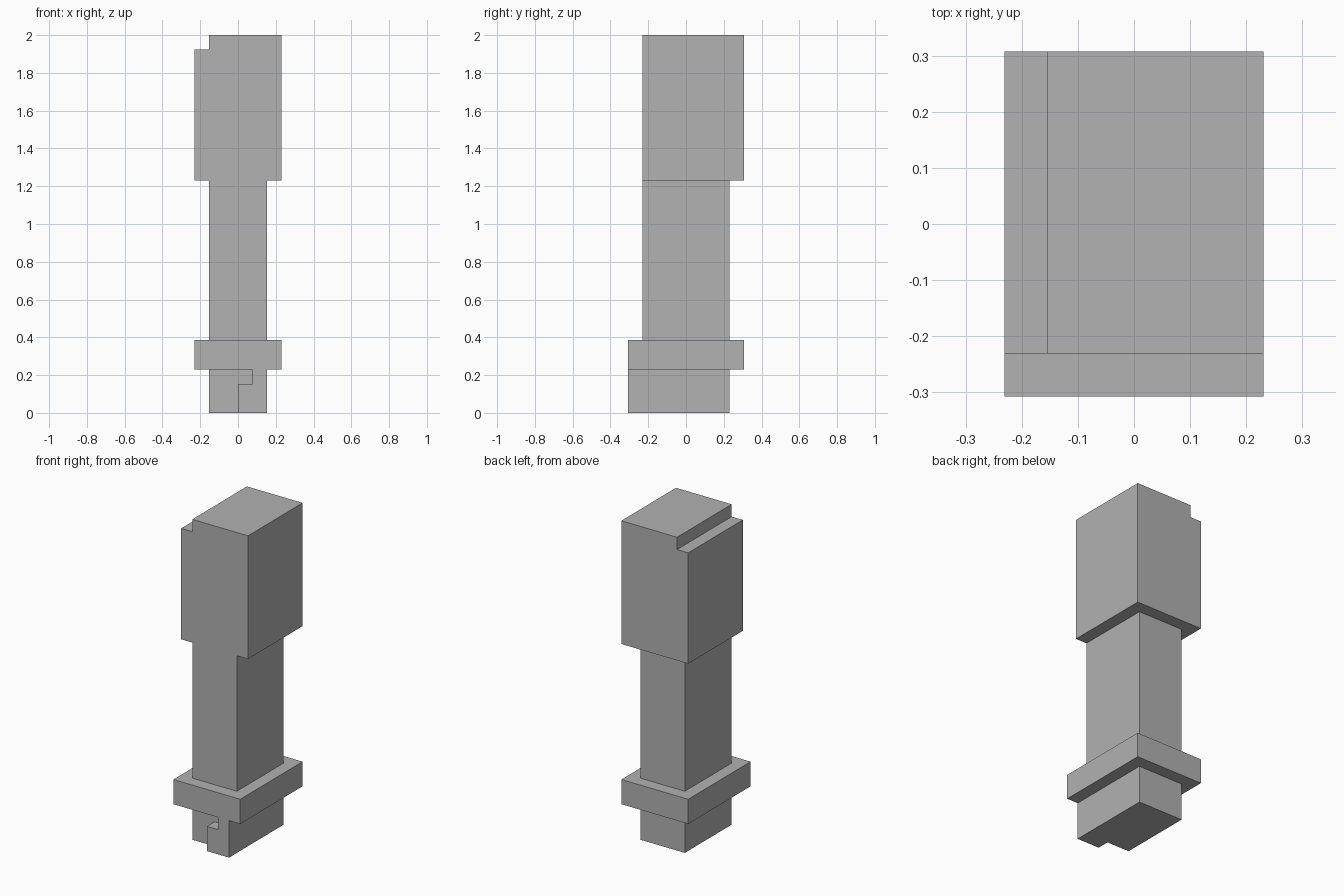
import bpy
import bmesh

cube = bpy.data.objects.get("Cube")
if cube:
    bpy.data.objects.remove(cube, do_unlink=True)

U = 1 / 13  # block grid step: the model is 26 steps tall

grey = bpy.data.materials.new("plain_grey")
grey.use_nodes = True
colour = (0.445, 0.445, 0.445, 1)
grey.diffuse_color = colour
grey.node_tree.nodes["Principled BSDF"].inputs["Base Color"].default_value = colour


def extrude_profile(name, profile, y0, y1):
    """Extrude a front-view (x, z) outline from y0 back to y1, in grid steps."""
    bm = bmesh.new()
    face = bm.faces.new([bm.verts.new((x * U, y0 * U, z * U)) for x, z in profile])
    result = bmesh.ops.extrude_face_region(bm, geom=[face])
    moved = [v for v in result["geom"] if isinstance(v, bmesh.types.BMVert)]
    bmesh.ops.translate(bm, verts=moved, vec=(0, (y1 - y0) * U, 0))
    bmesh.ops.recalc_face_normals(bm, faces=bm.faces)
    mesh = bpy.data.meshes.new(name)
    bm.to_mesh(mesh)
    bm.free()
    mesh.materials.append(grey)
    obj = bpy.data.objects.new(name, mesh)
    bpy.context.collection.objects.link(obj)
    return obj


def block(name, half_width, y0, y1, z0, z1):
    w = half_width
    return extrude_profile(name, [(-w, z0), (w, z0), (w, z1), (-w, z1)], y0, y1)


# Foot, with a stepped plate on its front
block("foot", 2, -3, 3, 0, 3)
extrude_profile("foot_front_step",
                [(0, 0), (2, 0), (2, 3), (1, 3), (1, 2), (0, 2)], -4, -3)

# Wide collar and the slim shaft above it
block("collar", 3, -4, 4, 3, 5)
block("shaft", 2, -3, 3, 5, 16)

# Head, overhanging at the back, with a notch along its top right edge
extrude_profile("head",
                [(-3, 16), (3, 16), (3, 26), (-2, 26), (-2, 25), (-3, 25)], -3, 4)
